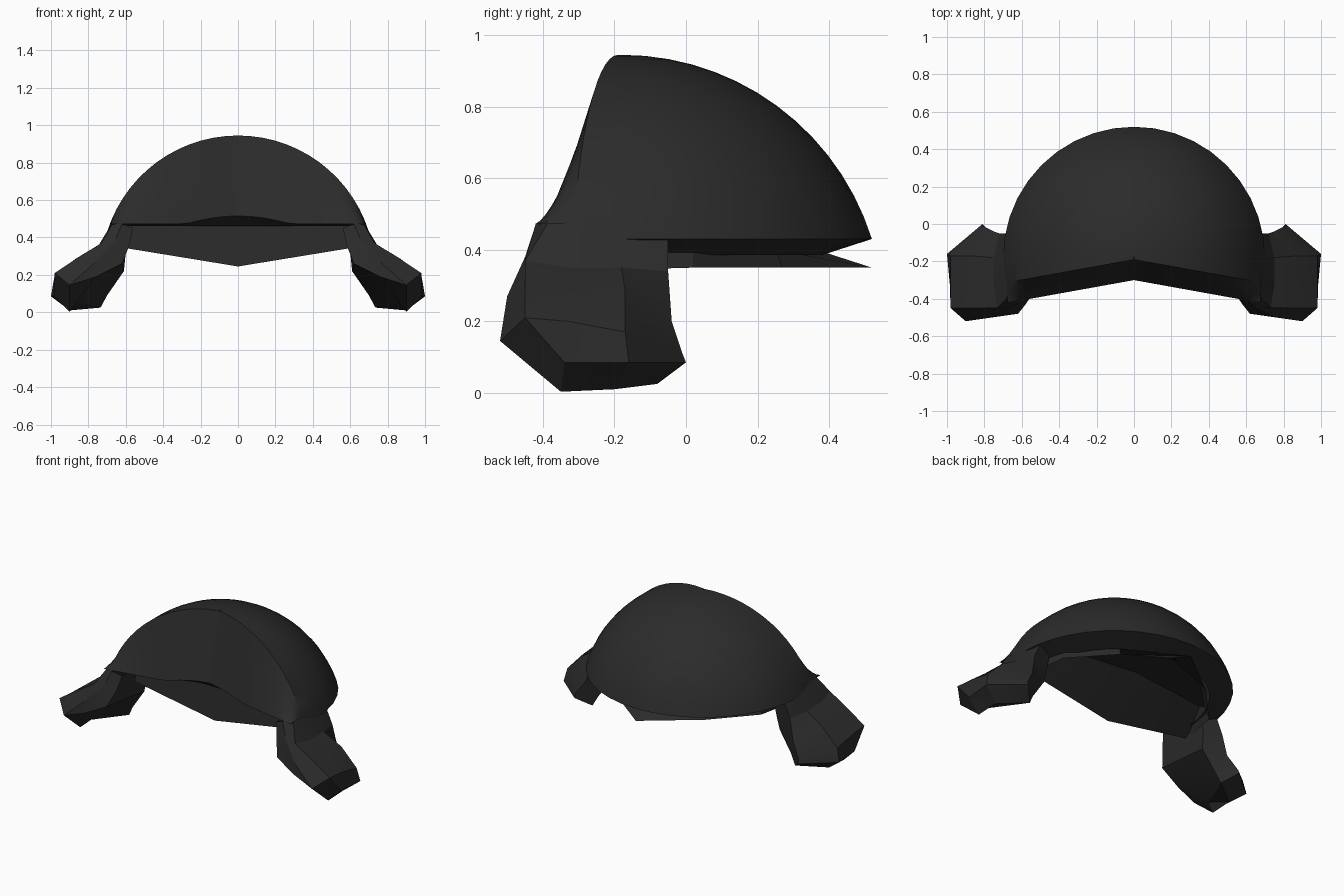
import bpy, bmesh, math

if "Cube" in bpy.data.objects:
    bpy.data.objects.remove(bpy.data.objects["Cube"])

mat = bpy.data.materials.new("charcoal black")
mat.diffuse_color = (0.024, 0.024, 0.024, 1)
mat.use_nodes = True
mat.node_tree.nodes["Principled BSDF"].inputs["Base Color"].default_value = mat.diffuse_color


def finish(name, bm, angle=25):
    bmesh.ops.remove_doubles(bm, verts=bm.verts, dist=0.0005)
    bmesh.ops.recalc_face_normals(bm, faces=bm.faces)
    me = bpy.data.meshes.new(name)
    bm.to_mesh(me)
    bm.free()
    ob = bpy.data.objects.new(name, me)
    bpy.context.collection.objects.link(ob)
    me.materials.append(mat)
    bpy.ops.object.select_all(action='DESELECT')
    ob.select_set(True)
    bpy.context.view_layer.objects.active = ob
    bpy.ops.object.shade_smooth_by_angle(angle=math.radians(angle))
    return ob


def skin(bm, rows, closed=False):
    """Join successive rows of points with quads."""
    vs = [[bm.verts.new(p) for p in r] for r in rows]
    for a, b in zip(vs, vs[1:]):
        n = len(a)
        for i in range(n if closed else n - 1):
            j = (i + 1) % n
            bm.faces.new((a[i], a[j], b[j], b[i]))
    return vs


# Dome: half sphere behind, its front edge swept forward towards the sides
R, CY, CZ, RIM = 0.733, -0.18, 0.212, 0.43
SEG, RINGS = 20, 14


def lip_z(x):
    return max(0.472, 0.515 - 0.55 * x * x)


bm = bmesh.new()
end = math.acos((RIM - CZ) / R)
shell, columns = [], []
for k in range(RINGS + 1):
    t = max(end * k / RINGS, 0.004)
    r, z = R * math.sin(t), CZ + R * math.cos(t)
    row = [(r * math.cos(math.pi * i / SEG), CY + r * math.sin(math.pi * i / SEG), z)
           for i in range(SEG + 1)]
    rf, zf = min(r, 0.68), max(z, 0.472)
    y0 = -0.19 - 0.18 * rf
    shell.append([(rf, y0, zf)] + row + [(-rf, y0, zf)])
    # front face column, from the arched edge down to the lip and back under
    col = [(rf, y0 - 0.11 * f, zf + (lip_z(rf) - zf) * f) for f in (0, 0.33, 0.67, 1)]
    columns.append(col + [(rf * 0.9, -0.23, 0.46)])
inner = [(x * 0.8, CY + (y - CY) * 0.8, 0.385) for x, y, z in shell[-1][1:-1]]
skin(bm, shell)
skin(bm, [shell[-1][1:-1], inner])
mirrored = [[(-x, y, z) for x, y, z in c] for c in columns]
skin(bm, mirrored[::-1] + columns)
bmesh.ops.dissolve_degenerate(bm, edges=bm.edges, dist=0.0001)
finish("dome", bm)


# Lining under the dome: pointed brow in front, pointed tail behind
def loop(c, side, t):
    return [c] + side + [t] + [(-x, y, z) for x, y, z in reversed(side)]


bm = bmesh.new()
upper = loop((0, -0.22, 0.46), [(0.60, -0.22, 0.46), (0.54, 0.02, 0.42), (0.32, 0.25, 0.40)],
             (0, 0.36, 0.395))
edge = loop((0, -0.24, 0.245), [(0.60, -0.23, 0.343), (0.56, 0.02, 0.35), (0.33, 0.27, 0.35)],
            (0, 0.52, 0.35))
ceiling = loop((0, 0.02, 0.46), [(0.53, -0.03, 0.45), (0.52, 0.02, 0.42), (0.31, 0.24, 0.41)],
               (0, 0.38, 0.395))
c = skin(bm, [upper, edge, ceiling], closed=True)[-1]
bm.faces.new(c[0:5])
bm.faces.new([c[0]] + c[4:8])
finish("lining", bm, 10)

# Side flaps: seven-sided section flaring out and down
sections = [
    [(.56, -.40, .45), (.62, -.42, .472), (.665, -.38, .485), (.665, -.33, .49),
     (.67, -.18, .48), (.67, -.05, .45), (.58, -.08, .42)],
    [(.58, -.43, .36), (.66, -.45, .38), (.73, -.45, .37), (.75, -.33, .35),
     (.75, -.18, .35), (.72, -.05, .34), (.60, -.08, .32)],
    [(.62, -.48, .26), (.76, -.50, .27), (.86, -.45, .29), (.87, -.33, .285),
     (.87, -.17, .28), (.75, -.04, .20), (.61, -.10, .22)],
    [(.76, -.50, .19), (.90, -.52, .145), (.98, -.45, .21), (.98, -.33, .20),
     (.98, -.17, .17), (.81, -.01, .11), (.70, -.09, .09)],
    [(.86, -.34, .055), (.90, -.35, .003), (.985, -.34, .085), (.985, -.32, .085),
     (1.0, -.16, .085), (.81, 0, .085), (.735, -.08, .025)],
]
for side, name in ((1, "right_flap"), (-1, "left_flap")):
    bm = bmesh.new()
    rows = skin(bm, [[(side * x, y, z) for x, y, z in s] for s in sections], closed=True)
    # bottom cap with a low keel point
    low = bm.verts.new((side * 0.9, -0.2, 0.01))
    b = rows[-1]
    for i in range(7):
        bm.faces.new((b[i], b[(i + 1) % 7], low))
    finish(name, bm, 20)
